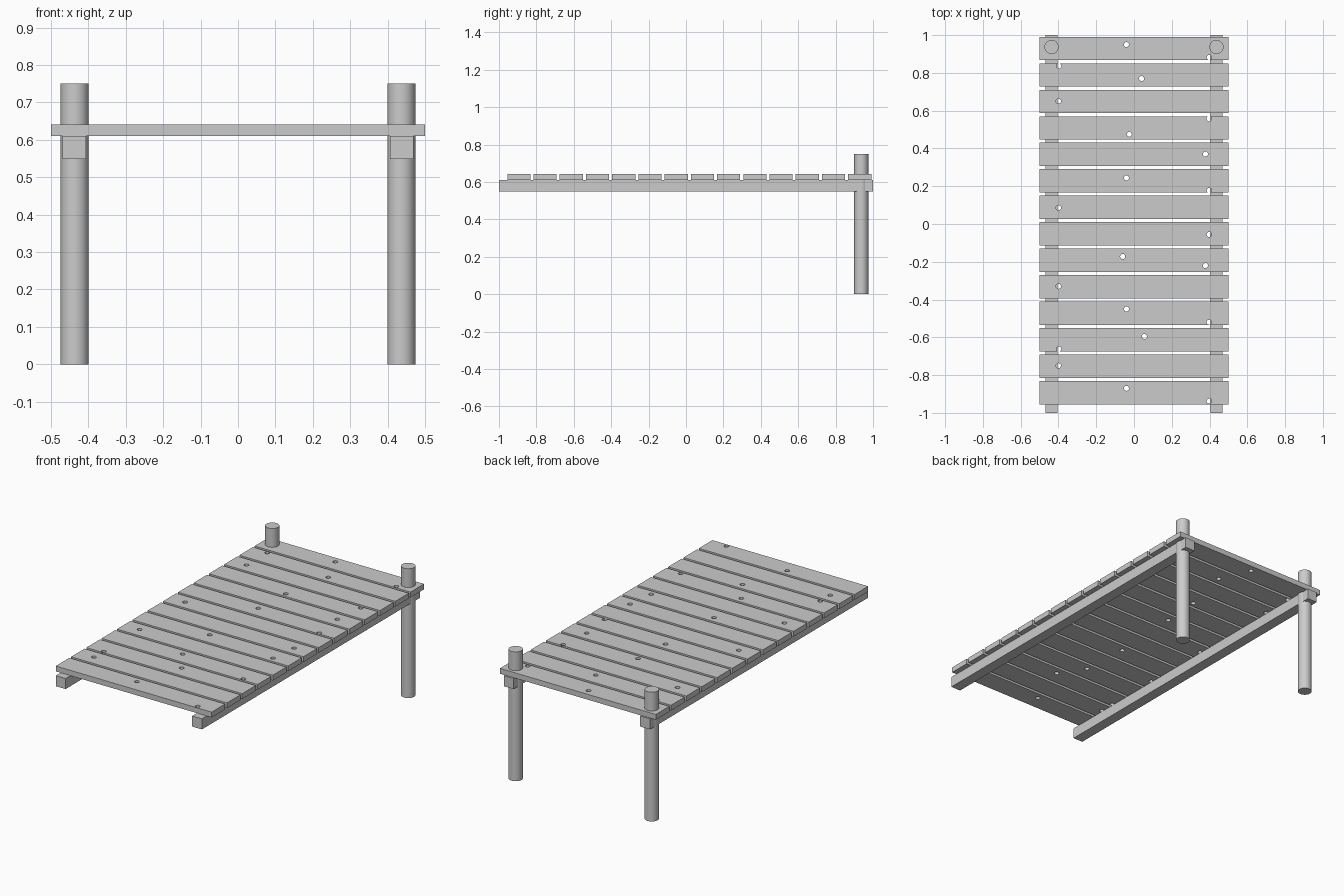
import bpy
import math

if "Cube" in bpy.data.objects:
    bpy.data.objects.remove(bpy.data.objects["Cube"])

PLANKS = 14
PITCH = 0.1402
FIRST_Y = 0.929
HOLE_RADIUS = 0.0135

# Knot holes (x, y), one entry per plank from back to front
HOLES = [
    [(-0.04, 0.95), (0.398, 0.882)],
    [(0.04, 0.77), (-0.398, 0.836)],
    [(-0.40, 0.65)],
    [(-0.025, 0.475), (0.398, 0.557)],
    [(0.378, 0.37)],
    [(-0.04, 0.244), (0.398, 0.177)],
    [(-0.40, 0.086)],
    [(0.398, -0.055)],
    [(-0.06, -0.172), (0.378, -0.22)],
    [(-0.40, -0.33)],
    [(-0.04, -0.45), (0.398, -0.52)],
    [(0.055, -0.595), (-0.398, -0.662)],
    [(-0.40, -0.75)],
    [(-0.04, -0.87), (0.398, -0.938)],
]


def box(name, center, size):
    bpy.ops.mesh.primitive_cube_add(size=1, location=center)
    obj = bpy.context.object
    obj.name = name
    obj.scale = size
    bpy.ops.object.transform_apply(location=False, rotation=False, scale=True)
    return obj


def cylinder(name, center, radius, depth, sides):
    bpy.ops.mesh.primitive_cylinder_add(vertices=sides, radius=radius, depth=depth, location=center)
    obj = bpy.context.object
    obj.name = name
    return obj


def drill(obj, x, y, z):
    cutter = cylinder("hole_cutter", (x, y, z), HOLE_RADIUS, 0.1, 16)
    cutter.hide_render = True
    mod = obj.modifiers.new("hole", 'BOOLEAN')
    mod.operation = 'DIFFERENCE'
    mod.solver = 'EXACT'
    mod.object = cutter
    bpy.context.view_layer.objects.active = obj
    bpy.ops.object.modifier_apply(modifier=mod.name)
    bpy.data.objects.remove(cutter)


# Deck planks with knot holes
for i in range(PLANKS):
    plank = box(f"deck_plank_{i + 1}", (0, FIRST_Y - i * PITCH, 0.6255), (1.0, 0.124, 0.031))
    for x, y in HOLES[i]:
        drill(plank, x, y, 0.6255)

for side, label in ((-1, "left"), (1, "right")):
    # Long support beams
    box(f"{label}_beam", (side * 0.4375, 0, 0.58), (0.0625, 2.0, 0.0615))
    # Round posts at the back end
    cylinder(f"{label}_post", (side * 0.4365, 0.937, 0.375), 0.0375, 0.75, 32)
    bpy.ops.object.shade_smooth_by_angle(angle=math.radians(30))
